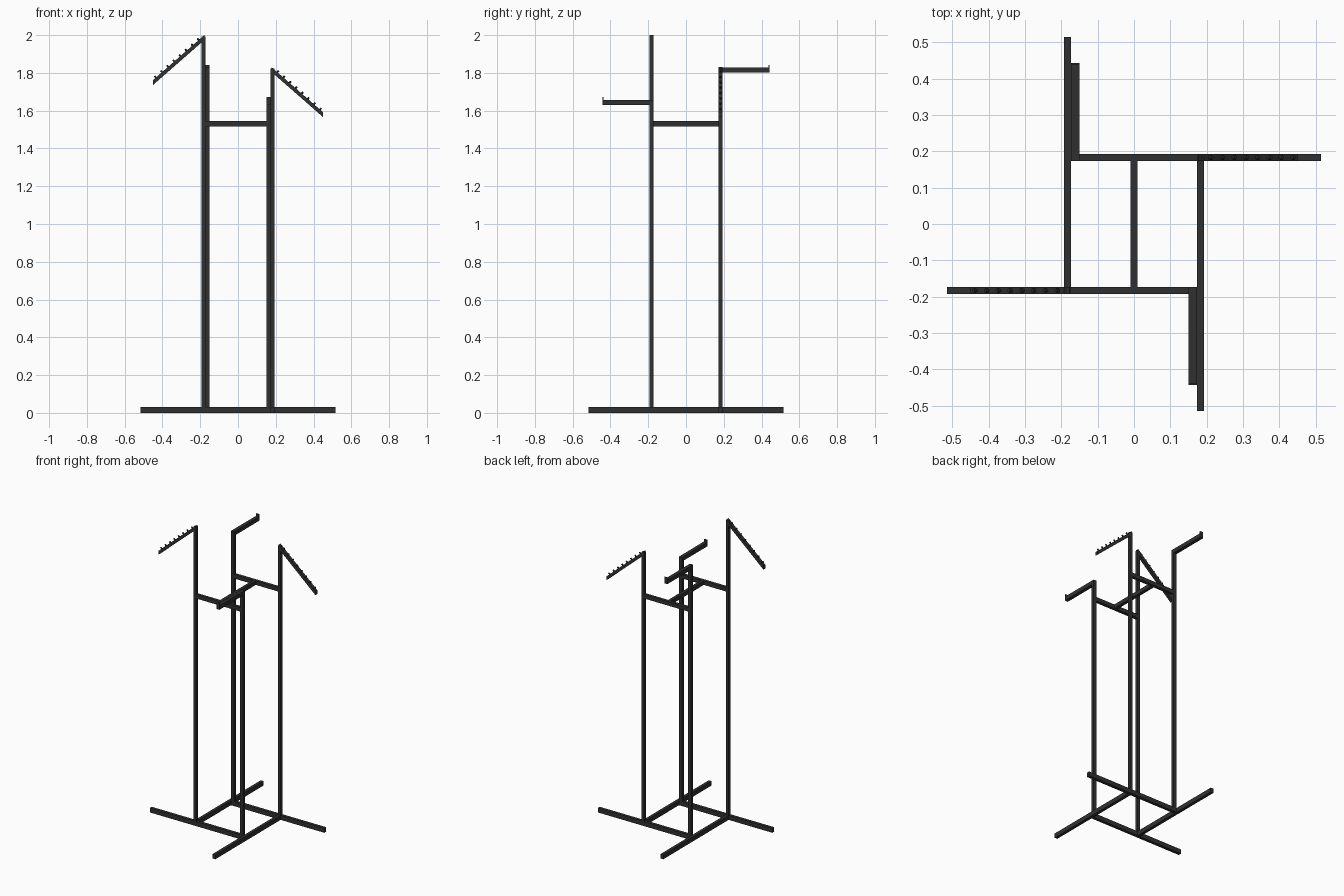
import bpy
from math import pi
from mathutils import Vector, Matrix

cube = bpy.data.objects.get("Cube")
if cube:
    bpy.data.objects.remove(cube)

black = bpy.data.materials.new("black_metal")
black.use_nodes = True
colour = (0.03, 0.03, 0.03, 1)
black.diffuse_color = colour
black.node_tree.nodes["Principled BSDF"].inputs["Base Color"].default_value = colour


def finish(name, turn):
    """Name the part, colour it and turn it about the rack's centre."""
    ob = bpy.context.object
    ob.name = name
    ob.data.materials.append(black)
    ob.matrix_world = Matrix.Rotation(turn, 4, "Z") @ ob.matrix_basis
    return ob


def box(name, low, high, turn=0):
    low, high = Vector(low), Vector(high)
    bpy.ops.mesh.primitive_cube_add(size=1, location=(low + high) / 2)
    bpy.context.object.scale = high - low
    return finish(name, turn)


T = 0.02           # tube width
C = 0.183          # tube centre line
IN, OUT = C - T / 2, C + T / 2
REACH = 0.515      # foot length from the centre
RAIL = (1.517, 1.544)

# Each half of the rack is the other turned by 180 degrees, at its own height
for side, turn, slant_top, arm_top in (("left", 0, 2.0, 1.657),
                                       ("right", pi, 1.83, 1.828)):
    # Feet, laid out as a pinwheel
    box(side + "_long_foot", (-REACH, -OUT, 0), (IN, -IN, 0.03), turn)
    box(side + "_cross_foot", (IN, -REACH, 0), (OUT, IN, 0.03), turn)

    # Uprights and the rail between them
    box(side + "_slant_post", (-OUT, -OUT, 0.03), (-IN, -IN, slant_top - 0.008), turn)
    box(side + "_straight_post", (0.150, -OUT, 0.03), (IN, -IN, arm_top), turn)
    box(side + "_rail", (-IN, -OUT, RAIL[0]), (0.150, -IN, RAIL[1]), turn)

    # Straight arm with a small end stop
    box(side + "_straight_arm", (0.150, -0.443, arm_top - 0.027), (IN, -OUT, arm_top), turn)
    box(side + "_arm_stop", (0.150, -0.443, arm_top), (IN, -0.437, arm_top + 0.015), turn)

    # Sloping arm: a sheared bar with plumb ends
    start = Vector((-0.178, -C, slant_top))
    end = Vector((-0.450, -C, slant_top - 0.238))
    arm = box(side + "_sloping_arm", (end.x, -OUT, -0.026), (start.x, -IN, 0))
    slope = (start.z - end.z) / (start.x - end.x)
    arm.data.transform(arm.matrix_basis)
    for v in arm.data.vertices:
        v.co.z += slant_top + slope * (v.co.x - start.x)
    arm.matrix_world = Matrix.Rotation(turn, 4, "Z")

    # Row of hanger pins on the sloping arm
    run = (end - start).normalized()
    up = Vector((run.z, 0, -run.x))
    for i in range(8):
        spot = start.lerp(end, 0.11 + i * 0.119)
        bpy.ops.mesh.primitive_cylinder_add(
            vertices=12, radius=0.005, depth=0.018, location=spot + up * 0.002,
            rotation=up.to_track_quat("Z", "Y").to_euler())
        finish(f"{side}_hanger_pin_{i + 1}", turn)
        bpy.ops.object.shade_smooth_by_angle()

# Bar joining the two rails
box("middle_rail", (-T / 2, -IN, RAIL[0]), (T / 2, IN, RAIL[1]))
